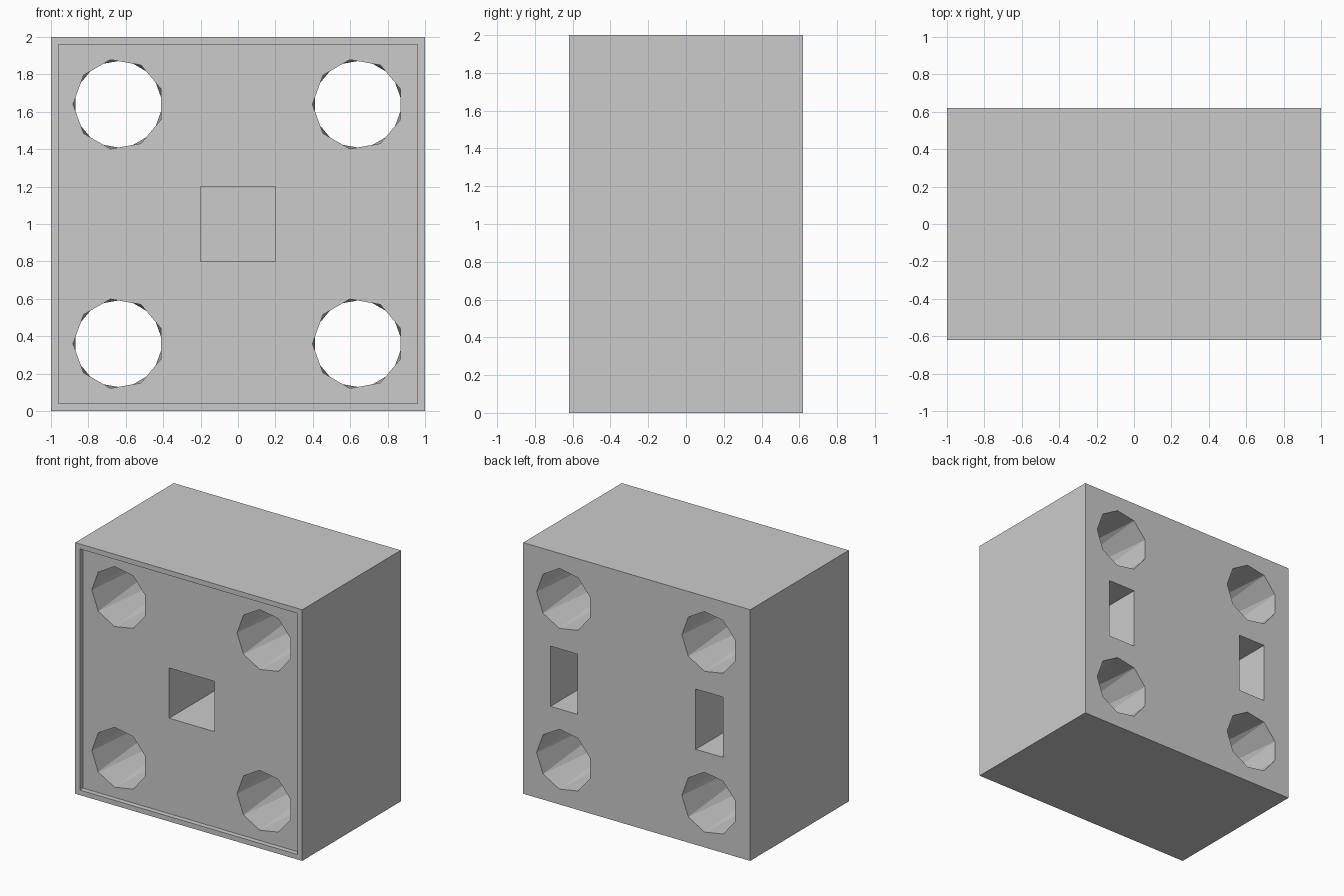
import bpy
import bmesh
from math import cos, sin, tau
from mathutils import Vector

cube = bpy.data.objects.get("Cube")
if cube:
    bpy.data.objects.remove(cube, do_unlink=True)

HALF_DEPTH = 0.62
LIP = 0.04
OVER = 0.01
HOLE_X, HOLE_Z = 0.64, (0.36, 1.64)
HOLE_RADIUS, HOLE_SIDES = 0.242, 9

grey = bpy.data.materials.new("light grey")
grey.use_nodes = True
colour = (0.6, 0.6, 0.6, 1)
grey.diffuse_color = colour
grey.node_tree.nodes["Principled BSDF"].inputs["Base Color"].default_value = colour


def hull_object(name, points):
    """Convex solid around a set of points."""
    bm = bmesh.new()
    for p in points:
        bm.verts.new(p)
    bmesh.ops.convex_hull(bm, input=bm.verts[:])
    bmesh.ops.dissolve_limit(bm, angle_limit=0.001, verts=bm.verts[:], edges=bm.edges[:])
    bmesh.ops.recalc_face_normals(bm, faces=bm.faces[:])
    mesh = bpy.data.meshes.new(name)
    bm.to_mesh(mesh)
    bm.free()
    mesh.materials.append(grey)
    obj = bpy.data.objects.new(name, mesh)
    bpy.context.collection.objects.link(obj)
    return obj


def box(name, xs, ys, zs):
    return hull_object(name, [Vector((x, y, z)) for x in xs for y in ys for z in zs])


def ring(x, y, z, facing):
    """Polygon with one corner pointing towards the given x side."""
    steps = [tau * i / HOLE_SIDES for i in range(HOLE_SIDES)]
    return [Vector((x + facing * HOLE_RADIUS * cos(a), y, z + HOLE_RADIUS * sin(a)))
            for a in steps]


# Solid block
block = box("block", (-1, 1), (-HALF_DEPTH, HALF_DEPTH), (0, 2))

# Shallow front panel recess and the square socket in its middle
front = -HALF_DEPTH
inner = 1 - LIP
cutters = [
    box("panel_recess_cutter", (-inner, inner), (front - 0.1, front + LIP), (LIP, 2 - LIP)),
    box("square_socket_cutter", (-0.2, 0.2), (front - 0.1, front + 0.84), (0.8, 1.2)),
]

for side in (-1, 1):
    # Rear slots
    x = side * HOLE_X
    cutters.append(box("rear_slot_cutter", (x - 0.12, x + 0.12),
                       (HALF_DEPTH - 0.8, HALF_DEPTH + 0.1), (0.76, 1.24)))
    # Corner holes, turned half a step from front to back
    for z in HOLE_Z:
        cutters.append(hull_object("corner_hole_cutter",
                                   ring(x, front + LIP - OVER, z, -1)
                                   + ring(x, HALF_DEPTH + OVER, z, 1)))

# Carve every opening out of the block
for cutter in cutters:
    mod = block.modifiers.new(cutter.name, "BOOLEAN")
    mod.operation = "DIFFERENCE"
    mod.solver = "EXACT"
    mod.object = cutter

depsgraph = bpy.context.evaluated_depsgraph_get()
carved = bpy.data.meshes.new_from_object(block.evaluated_get(depsgraph))
block.modifiers.clear()
block.data = carved
for cutter in cutters:
    bpy.data.objects.remove(cutter, do_unlink=True)
